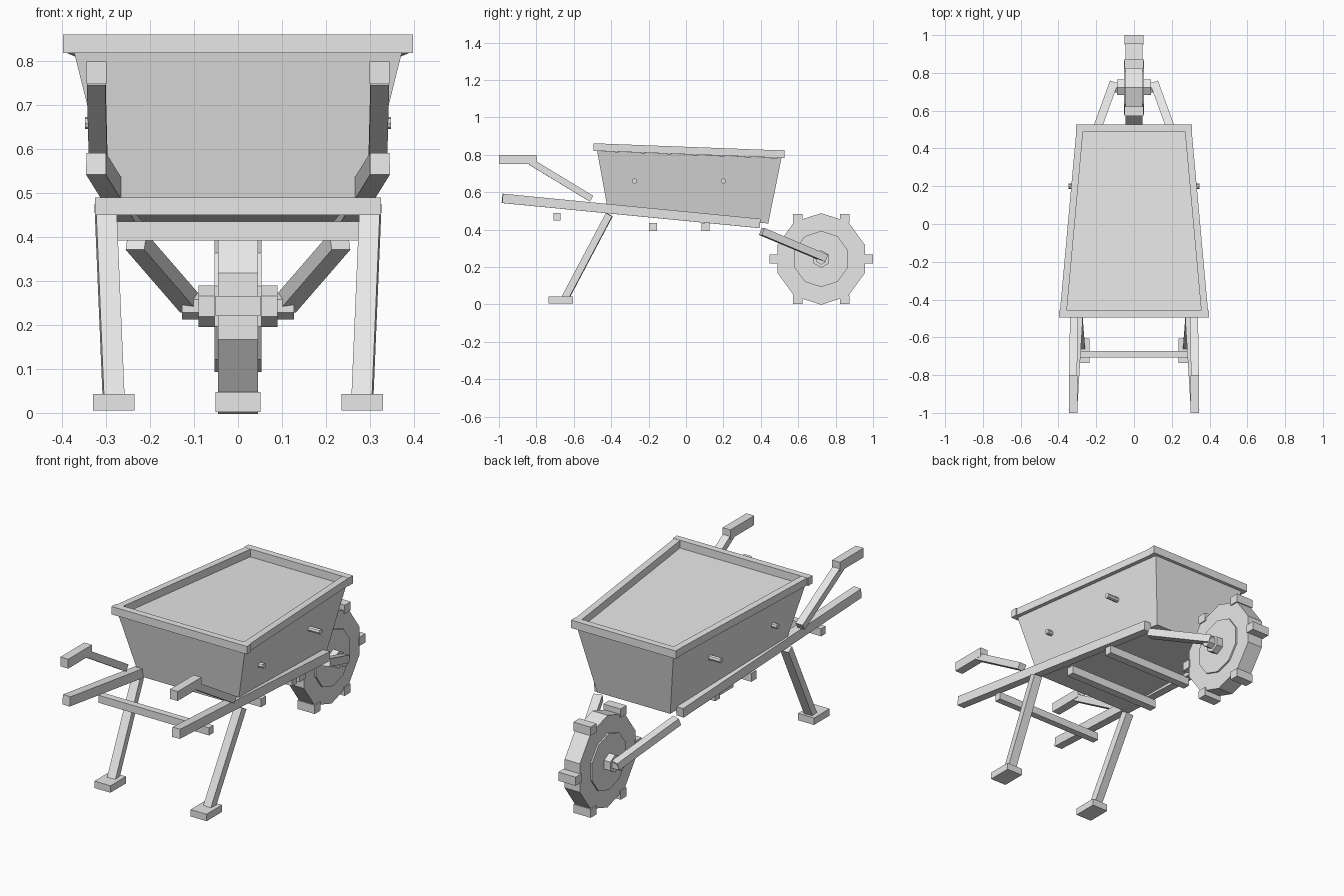
import bpy, bmesh, math
from mathutils import Vector, Matrix

if "Cube" in bpy.data.objects:
    bpy.data.objects.remove(bpy.data.objects["Cube"], do_unlink=True)

grey = bpy.data.materials.new("plain grey")
grey.use_nodes = True
colour = (0.8, 0.8, 0.8, 1)
grey.diffuse_color = colour
grey.node_tree.nodes["Principled BSDF"].inputs["Base Color"].default_value = colour


def finish(name, bm):
    bmesh.ops.recalc_face_normals(bm, faces=bm.faces)
    mesh = bpy.data.meshes.new(name)
    bm.to_mesh(mesh)
    bm.free()
    mesh.materials.append(grey)
    obj = bpy.data.objects.new(name, mesh)
    bpy.context.collection.objects.link(obj)
    return obj


def box(name, centre, size):
    bm = bmesh.new()
    bmesh.ops.create_cube(bm, size=1,
                          matrix=Matrix.Translation(centre) @ Matrix.Diagonal((*size, 1)))
    return finish(name, bm)


def beam(name, start, end, width, height):
    """Square-cut bar between two points, its width kept level."""
    a, b = Vector(start), Vector(end)
    along = (b - a).normalized()
    side = along.cross(Vector((0, 0, 1))).normalized()
    up = side.cross(along)
    rot = Matrix((side, along, up)).transposed().to_4x4()
    size = Matrix.Diagonal((width, (b - a).length, height, 1))
    bm = bmesh.new()
    bmesh.ops.create_cube(bm, size=1, matrix=Matrix.Translation((a + b) / 2) @ rot @ size)
    return finish(name, bm)


def rod(name, centre, radius, length, sides):
    """Cylinder lying along x, with a corner pointing along y."""
    bm = bmesh.new()
    turn = Matrix.Rotation(math.pi / 2, 4, 'Y')
    spin = Matrix.Rotation(math.pi / 2, 4, 'Z')
    bmesh.ops.create_cone(bm, cap_ends=True, segments=sides, radius1=radius, radius2=radius,
                          depth=length, matrix=Matrix.Translation(centre) @ turn @ spin)
    return finish(name, bm)


# Filled tray: tapers downward and toward the wheel
bm = bmesh.new()
rings = []
for rows in [((-0.415, 0.49, 0.29), (0.44, 0.433, 0.215)),
             ((-0.475, 0.82, 0.373), (0.51, 0.782, 0.283))]:
    (y0, z0, w0), (y1, z1, w1) = rows
    rings.append([bm.verts.new(p) for p in
                  [(-w0, y0, z0), (w0, y0, z0), (w1, y1, z1), (-w1, y1, z1)]])
low, high = rings
bm.faces.new(low)
bm.faces.new(high)
for i in range(4):
    j = (i + 1) % 4
    bm.faces.new((low[i], low[j], high[j], high[i]))
finish("tray", bm)

# Rim round the tray
beam("rim_back", (-0.398, -0.476, 0.84), (0.398, -0.476, 0.84), 0.036, 0.042)
beam("rim_front", (-0.308, 0.508, 0.804), (0.308, 0.508, 0.804), 0.036, 0.042)

for side, label in ((1, "left"), (-1, "right")):
    def at(x, y, z):
        return (side * x, y, z)

    beam("rim_side_" + label, at(0.376, -0.485, 0.841), at(0.285, 0.52, 0.803), 0.036, 0.04)
    # Frame rail and raised handle
    beam("rail_" + label, at(0.323, -0.982, 0.567), at(0.24, 0.395, 0.433), 0.045, 0.05)
    beam("handle_strut_" + label, at(0.318, -0.505, 0.565), at(0.323, -0.83, 0.762), 0.042, 0.036)
    box("handle_grip_" + label, at(0.322, -0.9, 0.775), (0.046, 0.2, 0.05))
    # Leg and foot
    beam("leg_" + label, at(0.302, -0.41, 0.48), at(0.283, -0.648, 0.03), 0.047, 0.038)
    box("foot_" + label, at(0.283, -0.67, 0.024), (0.094, 0.13, 0.037))
    # Wheel fork arm
    beam("fork_arm_" + label, at(0.232, 0.405, 0.39), at(0.108, 0.745, 0.247), 0.045, 0.04)

# Cross bars
box("leg_crossbar", (0, -0.69, 0.47), (0.65, 0.036, 0.04))
box("rear_slat", (0, -0.177, 0.414), (0.55, 0.042, 0.044))
box("front_slat", (0, 0.105, 0.414), (0.52, 0.042, 0.044))

# Bolts through the tray
for label, y in (("rear", -0.275), ("front", 0.2)):
    rod("tray_bolt_" + label, (0, y, 0.66), 0.014, 0.696, 8)

# Wheel, hub plate, axle and treads
hub = Vector((0, 0.723, 0.243))
rod("wheel", hub, 0.245, 0.09, 10)
rod("hub_plate", hub, 0.15, 0.107, 10)
rod("axle_nut", hub, 0.047, 0.18, 6)
rod("axle", hub, 0.03, 0.255, 6)
for i in range(6):
    a = i * math.pi / 3
    box(f"tread_{i + 1}", hub + Vector((0, math.cos(a), math.sin(a))) * 0.252,
        (0.102, 0.05, 0.046))
